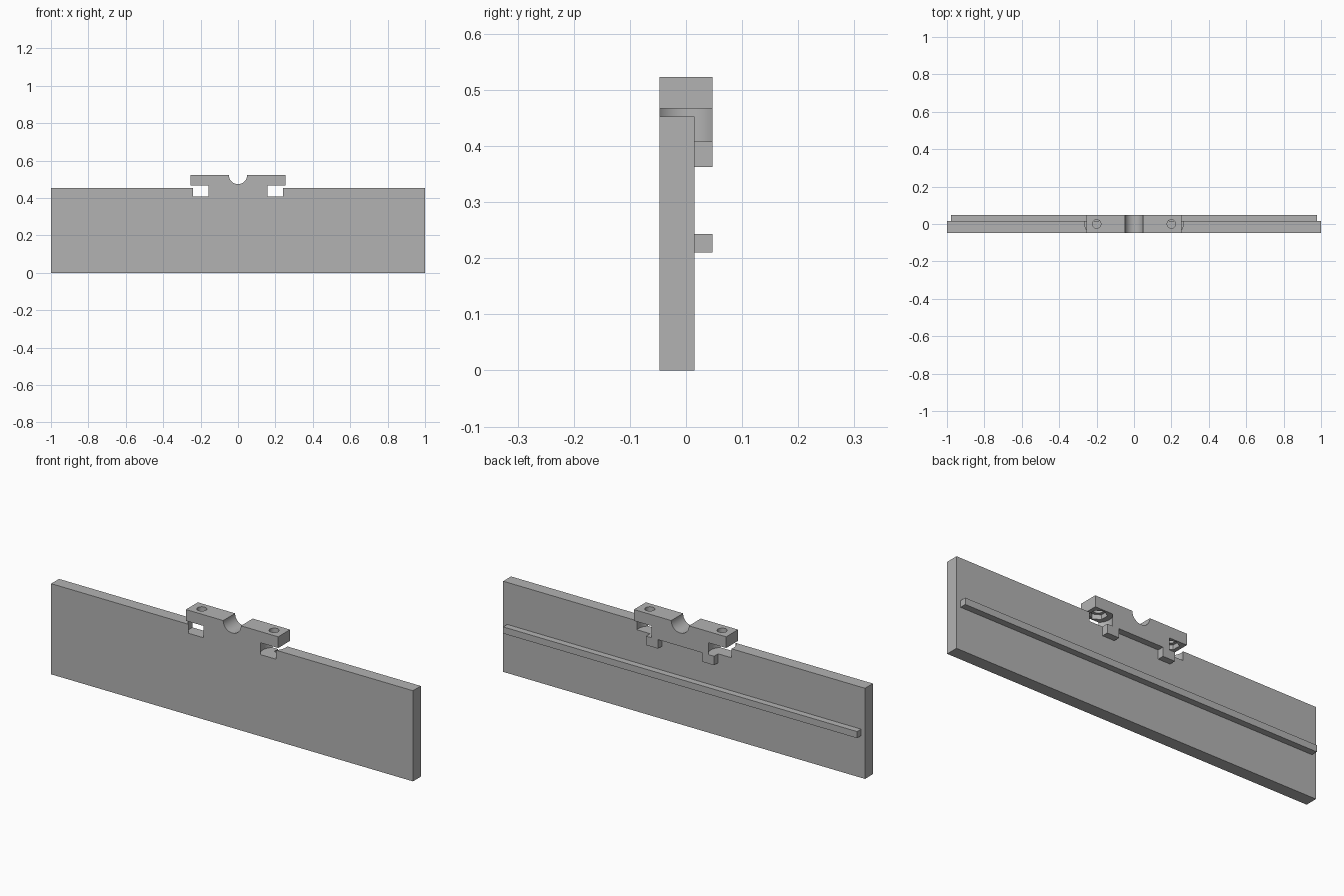
import bpy
import math

cube = bpy.data.objects.get("Cube")
if cube:
    bpy.data.objects.remove(cube, do_unlink=True)

grey = bpy.data.materials.new("light grey")
grey.use_nodes = True
colour = (0.45, 0.45, 0.45, 1)
grey.diffuse_color = colour
grey.node_tree.nodes["Principled BSDF"].inputs["Base Color"].default_value = colour


def finish(name):
    ob = bpy.context.object
    ob.name = name
    bpy.ops.object.transform_apply(location=True, rotation=True, scale=True)
    ob.data.materials.append(grey)
    return ob


def box(name, x, y, z):
    """Box from (min, max) pairs."""
    spans = (x, y, z)
    bpy.ops.mesh.primitive_cube_add(size=1, location=[sum(s) / 2 for s in spans])
    bpy.context.object.scale = [s[1] - s[0] for s in spans]
    return finish(name)


def cylinder(name, radius, x, z, sides=48):
    """Upright cylinder between two heights."""
    bpy.ops.mesh.primitive_cylinder_add(
        vertices=sides, radius=radius, depth=z[1] - z[0], location=(x, 0, sum(z) / 2))
    return finish(name)


def combine(target, tool, operation):
    mod = target.modifiers.new("combine", 'BOOLEAN')
    mod.operation = operation
    mod.solver = 'EXACT'
    mod.object = tool
    bpy.context.view_layer.objects.active = target
    bpy.ops.object.modifier_apply(modifier=mod.name)
    bpy.data.objects.remove(tool, do_unlink=True)


FRONT, PANEL_BACK, BACK = -0.047, 0.015, 0.047
NOTCH, FLANGE, TOP = 0.408, 0.467, 0.523
BOLT_X = 0.2

# Panel with the neck of the mount and its two feet
body = box("panel_with_mount", (-1, 1), (FRONT, PANEL_BACK), (0, 0.453))
combine(body, box("neck", (-0.188, 0.188), (FRONT, BACK), (NOTCH, 0.49)), 'UNION')
for side in (-1, 1):
    foot_x = sorted((side * 0.122, side * 0.188))
    combine(body, box("foot", foot_x, (0, BACK), (0.363, 0.45)), 'UNION')

# Round clearance pockets beside the neck
for side in (-1, 1):
    combine(body, cylinder("clearance", 0.063, side * BOLT_X, (NOTCH, 0.6)), 'DIFFERENCE')

# Flange on top with bolt holes and hexagonal nut recesses below
combine(body, box("flange", (-0.255, 0.255), (FRONT, BACK), (FLANGE, TOP)), 'UNION')
for side in (-1, 1):
    combine(body, cylinder("bolt_hole", 0.023, side * BOLT_X, (0.45, 0.6)), 'DIFFERENCE')
    combine(body, cylinder("nut_recess", 0.041, side * BOLT_X, (0.45, 0.49), 6), 'DIFFERENCE')

# Half-round groove across the flange
bpy.ops.mesh.primitive_cylinder_add(
    vertices=64, radius=0.049, depth=0.3, location=(0, 0, TOP), rotation=(math.pi / 2, 0, 0))
combine(body, finish("groove"), 'DIFFERENCE')

# Long rail along the back of the panel
rail = box("back_rail", (-0.978, 0.978), (PANEL_BACK, BACK), (0.21, 0.243))

bpy.ops.object.select_all(action='DESELECT')
body.select_set(True)
bpy.context.view_layer.objects.active = body
bpy.ops.object.shade_smooth_by_angle(angle=math.radians(30))
